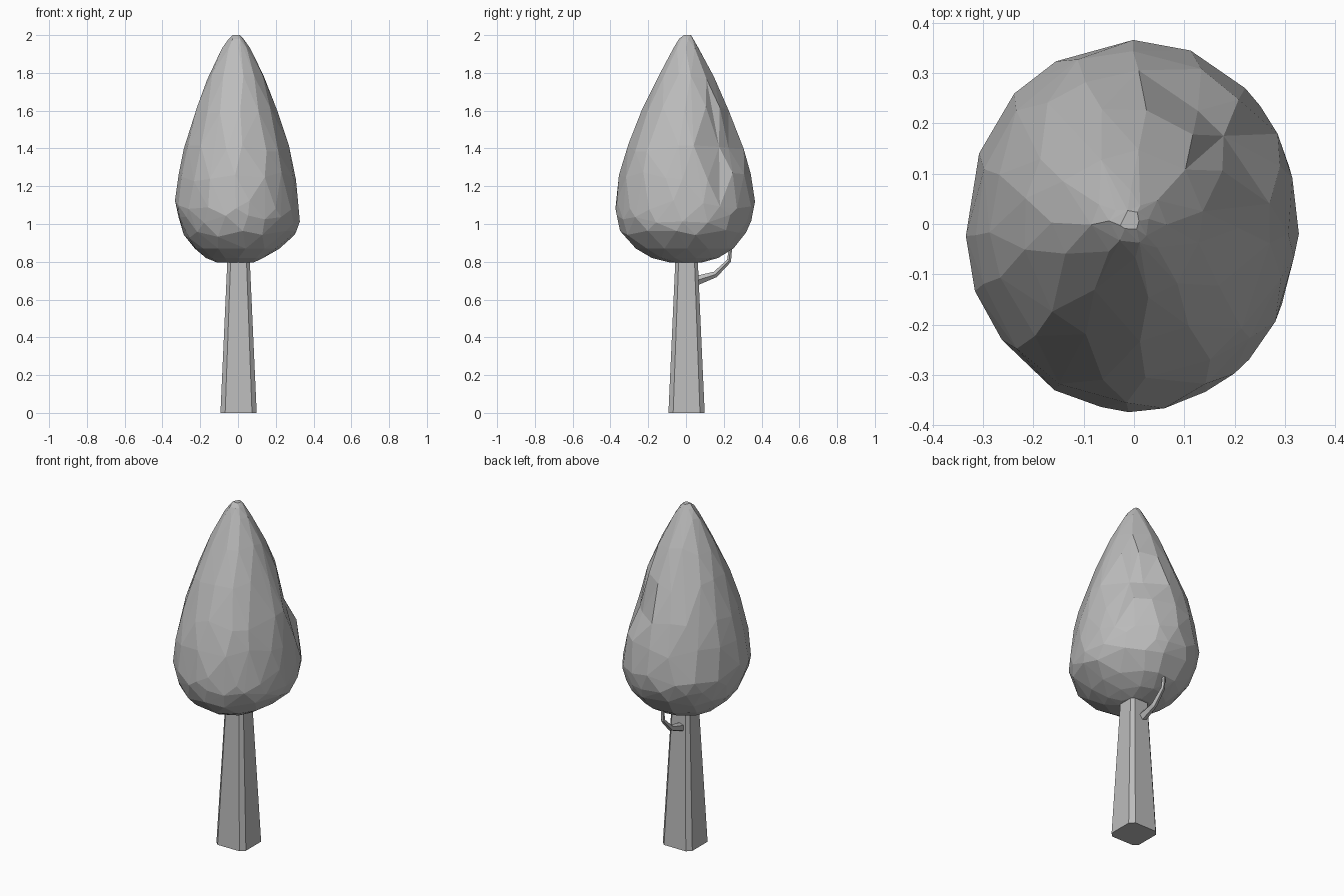
import bpy
import bmesh
import math
import random
from mathutils import Vector

random.seed(7)

default_cube = bpy.data.objects.get("Cube")
if default_cube:
    bpy.data.objects.remove(default_cube, do_unlink=True)

# One plain grey for the whole tree
grey = bpy.data.materials.new("plain grey")
grey.use_nodes = True
grey.diffuse_color = (0.5, 0.5, 0.5, 1)
grey.node_tree.nodes["Principled BSDF"].inputs["Base Color"].default_value = grey.diffuse_color


def add_object(name, bm):
    """Turn a bmesh into a flat-shaded grey object."""
    bmesh.ops.recalc_face_normals(bm, faces=bm.faces)
    mesh = bpy.data.meshes.new(name)
    bm.to_mesh(mesh)
    bm.free()
    mesh.materials.append(grey)
    obj = bpy.data.objects.new(name, mesh)
    bpy.context.collection.objects.link(obj)
    return obj


def loft(name, sections):
    """Join equal-length point loops into a capped solid."""
    bm = bmesh.new()
    rings = [[bm.verts.new(point) for point in section] for section in sections]
    count = len(rings[0])
    for low, high in zip(rings, rings[1:]):
        for i in range(count):
            j = (i + 1) % count
            bm.faces.new((low[i], low[j], high[j], high[i]))
    bm.faces.new(rings[0])
    bm.faces.new(rings[-1])
    return add_object(name, bm)


# Trunk: tapered square post with chamfered corners
def chamfered_square(half, cut, z):
    inner = half - cut
    corner = ((half, -inner), (half, inner), (inner, half), (-inner, half),
              (-half, inner), (-half, -inner), (-inner, -half), (inner, -half))
    return [Vector((x + 0.003, y + 0.003, z)) for x, y in corner]


loft("trunk", [chamfered_square(0.096, 0.025, 0), chamfered_square(0.057, 0.017, 0.86)])


# Branch: thin bent twig on the back of the trunk, rising into the crown
def twig_section(y, z, radius, lean):
    across = Vector((1, 0, 0))
    upward = Vector((0, -math.sin(lean), math.cos(lean)))
    centre = Vector((-0.01, y, z))
    turns = [math.tau * i / 5 for i in range(5)]
    return [centre + radius * (across * math.cos(t) + upward * math.sin(t)) for t in turns]


loft("branch", [
    twig_section(0.04, 0.695, 0.028, 0.2),
    twig_section(0.155, 0.733, 0.017, 0.5),
    twig_section(0.228, 0.805, 0.012, 1.1),
    twig_section(0.236, 0.88, 0.009, 1.5),
])

# Crown outline: height, then reach to the left, right, front and back
outline = [
    (0.795, 0.11, 0.08, 0.08, 0.08),
    (0.82, 0.17, 0.14, 0.18, 0.17),
    (0.87, 0.23, 0.22, 0.27, 0.255),
    (0.945, 0.29, 0.307, 0.345, 0.32),
    (1.03, 0.32, 0.333, 0.37, 0.355),
    (1.1, 0.338, 0.326, 0.375, 0.368),
    (1.25, 0.317, 0.305, 0.358, 0.347),
    (1.4, 0.287, 0.277, 0.315, 0.305),
    (1.6, 0.23, 0.208, 0.236, 0.228),
    (1.78, 0.157, 0.14, 0.15, 0.148),
    (1.93, 0.085, 0.065, 0.067, 0.067),
    (1.98, 0.05, 0.03, 0.04, 0.04),
    (2.0, 0.028, 0.01, 0.012, 0.03),
]


def reach_at(z):
    """Interpolate the four reaches of the outline at a height."""
    z = min(max(z, outline[0][0]), outline[-1][0])
    for low, high in zip(outline, outline[1:]):
        if z <= high[0]:
            f = (z - low[0]) / (high[0] - low[0])
            return [a + (b - a) * f for a, b in zip(low[1:], high[1:])]


def crown_point(angle, z):
    left, right, front, back = reach_at(z)
    c, s = math.cos(angle), math.sin(angle)
    return Vector((c * (right if c > 0 else left), s * (back if s > 0 else front), z))


# Crown: staggered, uneven rings wrapped in a faceted skin
bm = bmesh.new()
for level, row in enumerate(outline):
    z = row[0]
    sides = max(5, round(5 + 36 * row[1]))
    wobble = 0.025 if 0.9 < z < 1.8 else 0.0
    for i in range(sides):
        angle = math.tau * (i + level * 0.5 + random.uniform(-0.25, 0.25)) / sides
        bm.verts.new(crown_point(angle, z + random.uniform(-wobble, wobble)))
hull = bmesh.ops.convex_hull(bm, input=bm.verts)
loose = [v for v in bm.verts if not v.link_faces]
bmesh.ops.delete(bm, geom=loose, context="VERTS")

# Shallow hollow on the back left of the crown
for v in bm.verts:
    angle = math.atan2(v.co.y, v.co.x)
    if abs(angle - 0.9) < 0.3 and 1.33 < v.co.z < 1.5:
        v.co.x *= 0.87
        v.co.y *= 0.87
add_object("crown", bm)
